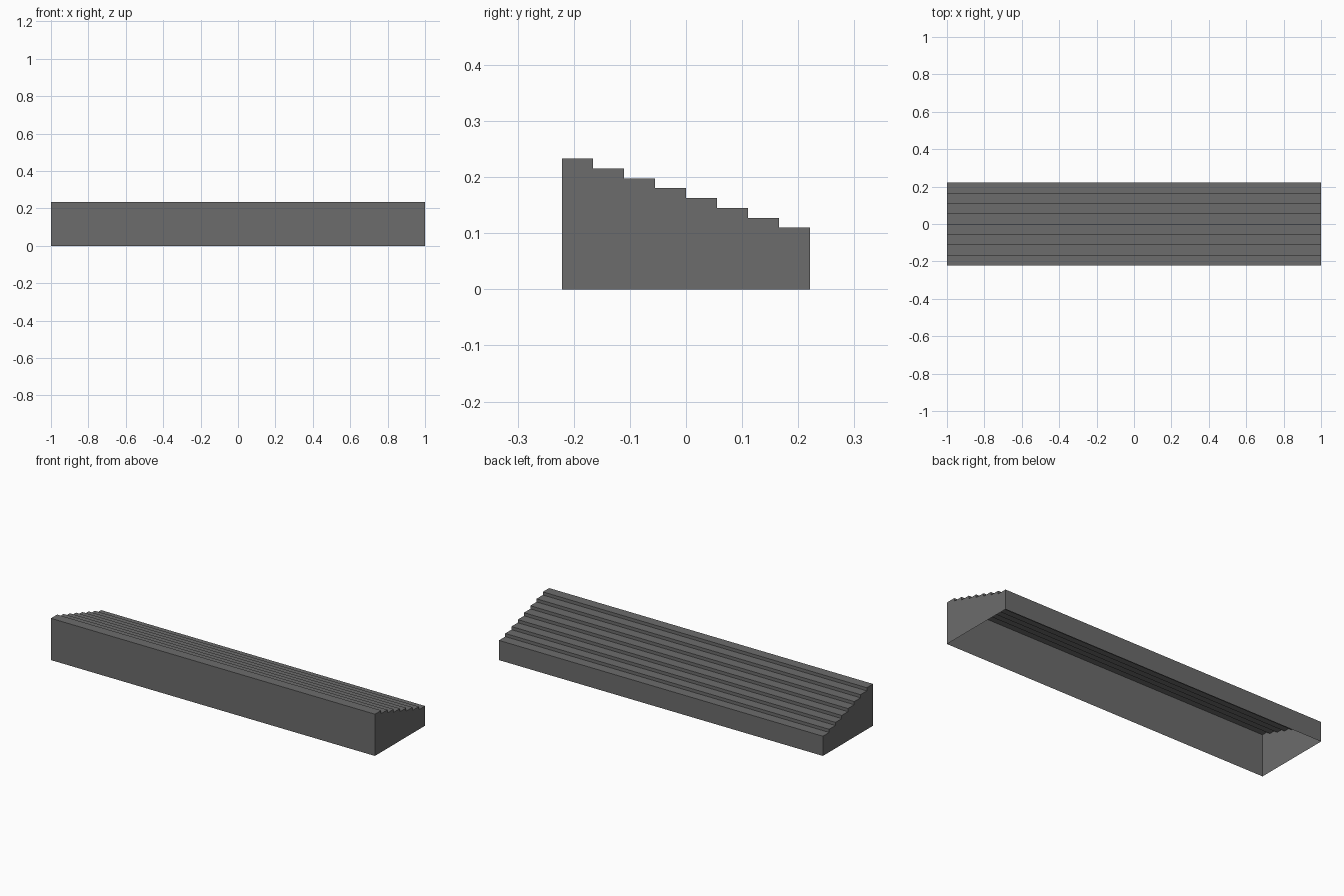
import bpy, bmesh

cube = bpy.data.objects.get("Cube")
if cube:
    bpy.data.objects.remove(cube, do_unlink=True)

STEPS = 8
HALF_LENGTH = 1.0
HALF_DEPTH = 0.221
TOP, LOW = 0.233, 0.11
tread = 2 * HALF_DEPTH / STEPS
rise = (TOP - LOW) / (STEPS - 1)

# Single concrete colour
grey = bpy.data.materials.new("dark_grey")
grey.use_nodes = True
colour = (0.15, 0.15, 0.15, 1)
grey.diffuse_color = colour
grey.node_tree.nodes["Principled BSDF"].inputs["Base Color"].default_value = colour

# Stepped side profile, from the tall front foot to the low back foot
profile = [(-HALF_DEPTH, 0)]
for i in range(STEPS):
    y, z = -HALF_DEPTH + i * tread, TOP - i * rise
    profile += [(y, z), (y + tread, z)]
profile.append((HALF_DEPTH, 0))

# Hollow shell: walls and treads along the length, closed ends, open underside
bm = bmesh.new()
right = [bm.verts.new((-HALF_LENGTH, y, z)) for y, z in profile]
left = [bm.verts.new((HALF_LENGTH, y, z)) for y, z in profile]
for i in range(len(profile) - 1):
    bm.faces.new((right[i], left[i], left[i + 1], right[i + 1]))
bm.faces.new(right)
bm.faces.new(list(reversed(left)))

mesh = bpy.data.meshes.new("stepped_block")
bm.to_mesh(mesh)
bm.free()
mesh.materials.append(grey)
block = bpy.data.objects.new("stepped_block", mesh)
bpy.context.collection.objects.link(block)
